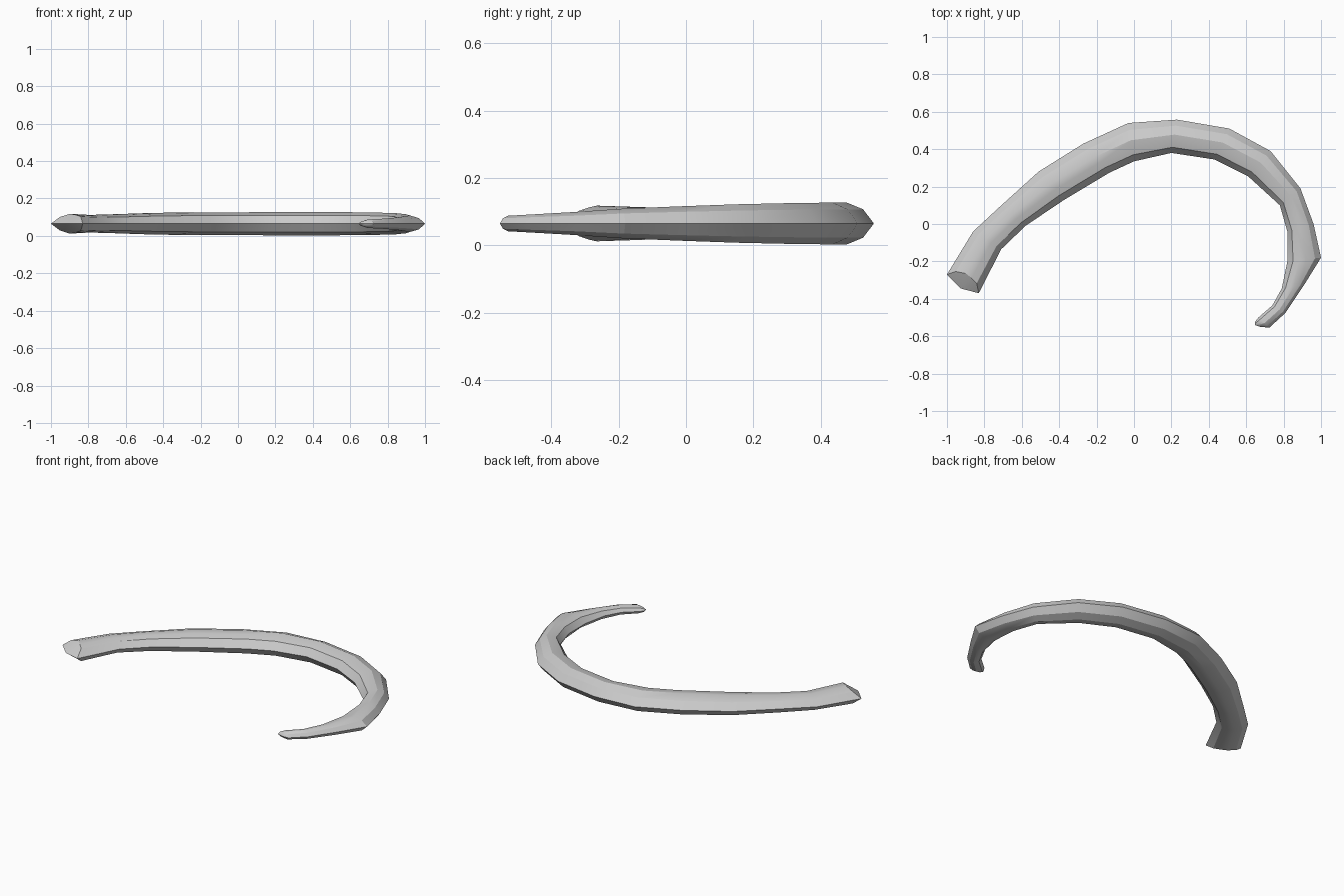
import bpy, bmesh
from mathutils import Vector

if "Cube" in bpy.data.objects:
    bpy.data.objects.remove(bpy.data.objects["Cube"])

# Stations along the curved bone: outer x, y, inner x, y, half height
STATIONS = [
    (-1.0, -.27, -.83, -.37, .053),
    (-.86, -.04, -.71, -.135, .047),
    (-.72, .09, -.58, -.01, .051),
    (-.51, .28, -.38, .125, .058),
    (-.27, .43, -.13, .275, .061),
    (-.03, .54, 0.0, .335, .061),
    (.23, .558, .20, .38, .062),
    (.51, .51, .43, .345, .062),
    (.73, .39, .61, .255, .061),
    (.89, .19, .78, .10, .057),
    (.96, 0.0, .82, -.04, .051),
    (1.0, -.18, .82, -.20, .044),
    (.91, -.325, .79, -.345, .034),
    (.81, -.475, .74, -.435, .027),
    (.725, -.553, .665, -.50, .023),
]
# Half cross-section: 0 = inner edge, 1 = outer edge, with relative height
HALF = [(.17, .72), (.36, .9), (.55, 1.0), (.82, .68)]
PROFILE = [(0, 0)] + HALF + [(1, 0)] + [(u, -v) for u, v in reversed(HALF)]
MID_Z = .065


def bridge(bm, a, b):
    n = len(a)
    for i in range(n):
        j = (i + 1) % n
        bm.faces.new((a[i], a[j], b[j], b[i]))


def cap(bm, ring, tip):
    t = bm.verts.new(tip)
    n = len(ring)
    for i in range(n):
        bm.faces.new((ring[i], ring[(i + 1) % n], t))


bm = bmesh.new()
rings = []
for k, (ox, oy, ix, iy, h) in enumerate(STATIONS):
    ring = []
    for u, v in PROFILE:
        p = Vector((ix + (ox - ix) * u, iy + (oy - iy) * u, MID_Z + h * v))
        if k == 0:  # top and bottom of the broad end are set back
            p += Vector((.025, .05, 0)) * abs(v)
        ring.append(bm.verts.new(p))
    rings.append(ring)
for a, b in zip(rings, rings[1:]):
    bridge(bm, a, b)

# Broad blunt end and small rounded tip
cap(bm, rings[0], (-.925, -.345, MID_Z))
tip_ring = [bm.verts.new(Vector((.664, -.537, MID_Z)) +
            (v.co - Vector((.695, -.527, MID_Z))) * .55) for v in rings[-1]]
bridge(bm, rings[-1], tip_ring)
cap(bm, tip_ring, (.648, -.541, MID_Z))
bmesh.ops.recalc_face_normals(bm, faces=bm.faces)

mesh = bpy.data.meshes.new("curved_rib")
bm.to_mesh(mesh)
bm.free()
rib = bpy.data.objects.new("curved_rib", mesh)
bpy.context.collection.objects.link(rib)
bpy.context.view_layer.objects.active = rib
rib.select_set(True)
bpy.ops.object.shade_smooth_by_angle(angle=.5)
